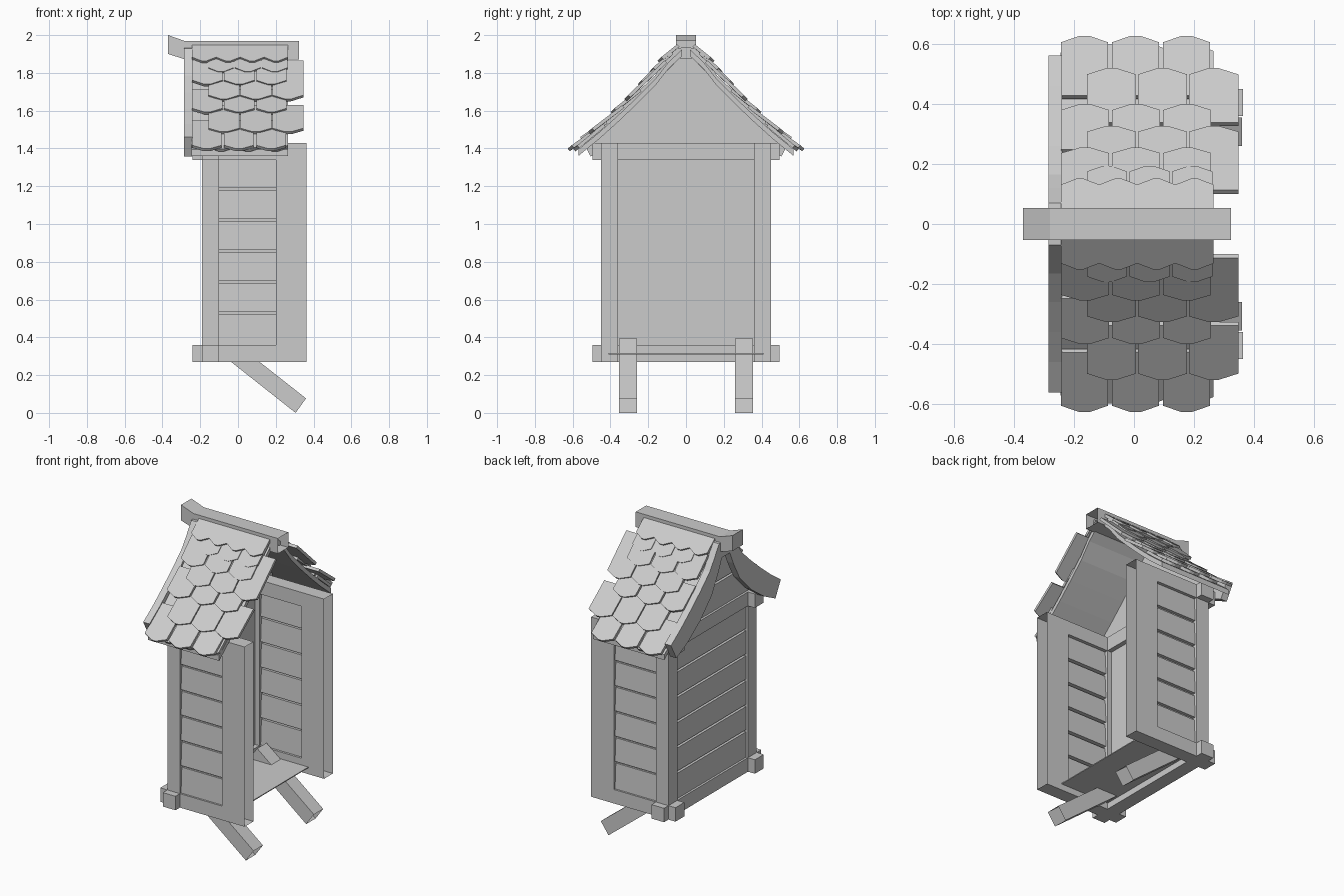
import bpy, bmesh
from mathutils import Vector

cube = bpy.data.objects.get("Cube")
if cube:
    bpy.data.objects.remove(cube, do_unlink=True)

mat = bpy.data.materials.new("plain_grey")
mat.use_nodes = True
grey = (0.6, 0.6, 0.6, 1)
mat.diffuse_color = grey
mat.node_tree.nodes["Principled BSDF"].inputs["Base Color"].default_value = grey


def extrude(name, points, move, open_end=False):
    """Extrude a closed outline of 3D points; optionally leave the +x end open."""
    bm = bmesh.new()
    face = bm.faces.new([bm.verts.new(p) for p in points])
    geo = bmesh.ops.extrude_face_region(bm, geom=[face])["geom"]
    verts = [v for v in geo if isinstance(v, bmesh.types.BMVert)]
    bmesh.ops.translate(bm, verts=verts, vec=move)
    bmesh.ops.recalc_face_normals(bm, faces=bm.faces)
    if open_end:
        end = max(bm.faces, key=lambda f: f.calc_center_median().x)
        bmesh.ops.delete(bm, geom=[end], context='FACES')
    mesh = bpy.data.meshes.new(name)
    bm.to_mesh(mesh)
    bm.free()
    mesh.materials.append(mat)
    ob = bpy.data.objects.new(name, mesh)
    bpy.context.collection.objects.link(ob)


def along_x(name, yz, x0, x1, open_end=False):
    extrude(name, [(x0, y, z) for y, z in yz], (x1 - x0, 0, 0), open_end)


def along_y(name, xz, y0, y1, open_end=False):
    extrude(name, [(x, y0, z) for x, z in xz], (0, y1 - y0, 0), open_end)


def box(name, x0, x1, y0, y1, z0, z1, open_end=False):
    along_x(name, [(y0, z0), (y1, z0), (y1, z1), (y0, z1)], x0, x1, open_end)


# Roof slope profile (distance from the ridge, height)
SLOPE = [(0, 1.94), (.02, 1.925), (.09, 1.86), (.165, 1.765), (.26, 1.67),
         (.36, 1.575), (.46, 1.485), (.57, 1.395), (.64, 1.34)]
THICK = .035


def roof_z(y):
    for (y0, z0), (y1, z1) in zip(SLOPE, SLOPE[1:]):
        if y <= y1:
            return z0 + (z1 - z0) * (y - y0) / (y1 - y0)
    return SLOPE[-1][1]


def roof_half_width(z):
    for (y0, z0), (y1, z1) in zip(SLOPE, SLOPE[1:]):
        if z >= z1:
            return y0 + (y1 - y0) * (z0 - z) / (z0 - z1)
    return SLOPE[-1][0]


# Frame: sills, top beams, posts and floor
BOTTOM, SILL, PLATE, TOP = .27, .36, 1.34, 1.43
for z0, z1, label in ((BOTTOM, SILL, "sill"), (PLATE, TOP, "top_beam")):
    box("front_" + label, -.19, -.10, -.495, .495, z0, z1)
box("floor", -.14, .25, -.41, .41, .31, .316)

STEP, GROOVE = (PLATE - SILL) / 6, .014
for s, side in ((-1, "right"), (1, "left")):
    y0, y1 = s * .36, s * .45
    box(side + "_sill", -.24, .20, y0, y1, BOTTOM, SILL)
    box(side + "_top_beam", -.24, .20, y0, y1, PLATE, TOP)
    box(side + "_corner_post", -.19, -.10, y0, y1, SILL, PLATE)
    box(side + "_wide_post", .20, .363, y0, y1, BOTTOM, TOP, True)
    # Side wall planks with grooves over a backing sheet
    box(side + "_wall_core", -.12, .20, s * .405, s * .418, SILL, PLATE)
    for i in range(6):
        z = SILL + i * STEP
        low = z + (GROOVE if i else 0)
        along_x(f"{side}_plank_{i}",
                [(s * .374, low), (s * .438, low),
                 (s * .430, z + STEP), (s * .382, z + STEP)], -.12, .20)
    # Slanted support strut
    along_y(side + "_strut",
            [(-.045, .395), (.36, .077), (.305, 0), (-.10, .32)],
            s * .26, s * .355, True)

# Front wall: flat core with planks outside, continuing up into the gable
gable_low, gable_top = (roof_half_width(z + THICK) for z in (TOP, 1.88))
along_x("front_wall_core",
        [(-.36, SILL), (.36, SILL), (.36, TOP), (gable_low, TOP),
         (gable_top, 1.88), (-gable_top, 1.88), (-gable_low, TOP),
         (-.36, TOP)], -.155, -.13)
rows = [(SILL + i * STEP, SILL + (i + 1) * STEP) for i in range(6)]
rows += [(TOP + i * STEP, min(TOP + (i + 1) * STEP, 1.88)) for i in range(3)]
for i, (z0, z1) in enumerate(rows):
    low = z0 + (GROOVE if i not in (0, 6) else 0)
    if i < 6:
        w0 = w1 = .362
    else:
        w0, w1 = (roof_half_width(z + THICK) for z in (low, z1))
    along_x(f"front_plank_{i}",
            [(-w0, low), (w0, low), (w1, z1), (-w1, z1)], -.176, -.15)

# Curved roof deck
deck = SLOPE[1:-1]
for s, side in ((-1, "right"), (1, "left")):
    upper = [(s * y, z) for y, z in deck]
    lower = [(s * y, z - THICK) for y, z in reversed(deck)]
    along_x(side + "_roof_deck", upper + lower, -.245, .265)

# Gable board at the closed end
outer = [(0, 1.935), (.07, 1.93), (.12, 1.85), (.165, 1.785), (.26, 1.695),
         (.36, 1.61), (.46, 1.53), (.56, 1.46)]
inner = [(.505, 1.358), (.39, 1.415), (.26, 1.508), (.14, 1.63), (.075, 1.75),
         (.04, 1.83), (0, 1.83)]
for s, side in ((-1, "right"), (1, "left")):
    along_x(side + "_gable_board",
            [(s * y, z) for y, z in outer + inner], -.285, -.24)

# Ridge beam with upturned end
along_y("ridge_beam",
        [(-.37, 2), (-.28, 1.968), (.322, 1.968), (.322, 1.87),
         (-.275, 1.87), (-.37, 1.9)], -.053, .053, True)


def shingle(name, s, x, width, tip, length, raise_top, raise_tip):
    """Flat tile with a pointed lower edge lying on the slope."""
    top_y = max(tip - length, .02)
    a = Vector((0, s * top_y, roof_z(top_y)))
    b = Vector((0, s * tip, roof_z(tip)))
    down = (b - a).normalized()
    up = Vector((0, -down.z * s, down.y * s))
    a += up * raise_top
    b += up * raise_tip
    corner = b - down * .028
    side = Vector((width / 2, 0, 0))
    mid = Vector((x + width / 2, 0, 0))
    flat = side * .2
    outline = [a - side, corner - side, b - flat, b + flat,
               corner + side, a + side]
    extrude(name, [p + mid for p in outline], up * .018)


# Courses: lower edge, first x, pitch, count, length, top and tip height, gap
COURSES = [(.585, -.157, .142, 3, .16, .001, .001, .004),
           (.602, -.243, .17, 3, .19, .006, .02, .014),
           (.492, -.157, .17, 3, .17, .006, .022, .006),
           (.372, -.243, .17, 3, .14, .006, .022, .01),
           (.297, -.157, .17, 3, .2, .004, .022, .006),
           (.22, -.243, .17, 3, .12, .014, .028, .01),
           (.157, -.157, .142, 3, .1, .014, .03, .008),
           (.115, -.243, .127, 4, .1, .02, .032, 0)]
for s, side in ((-1, "right"), (1, "left")):
    for r, (tip, x0, pitch, count, length, top, low, gap) in enumerate(COURSES):
        for c in range(count):
            shingle(f"{side}_shingle_{r}_{c}", s, x0 + c * pitch,
                    pitch - gap, tip, length, top, low)
